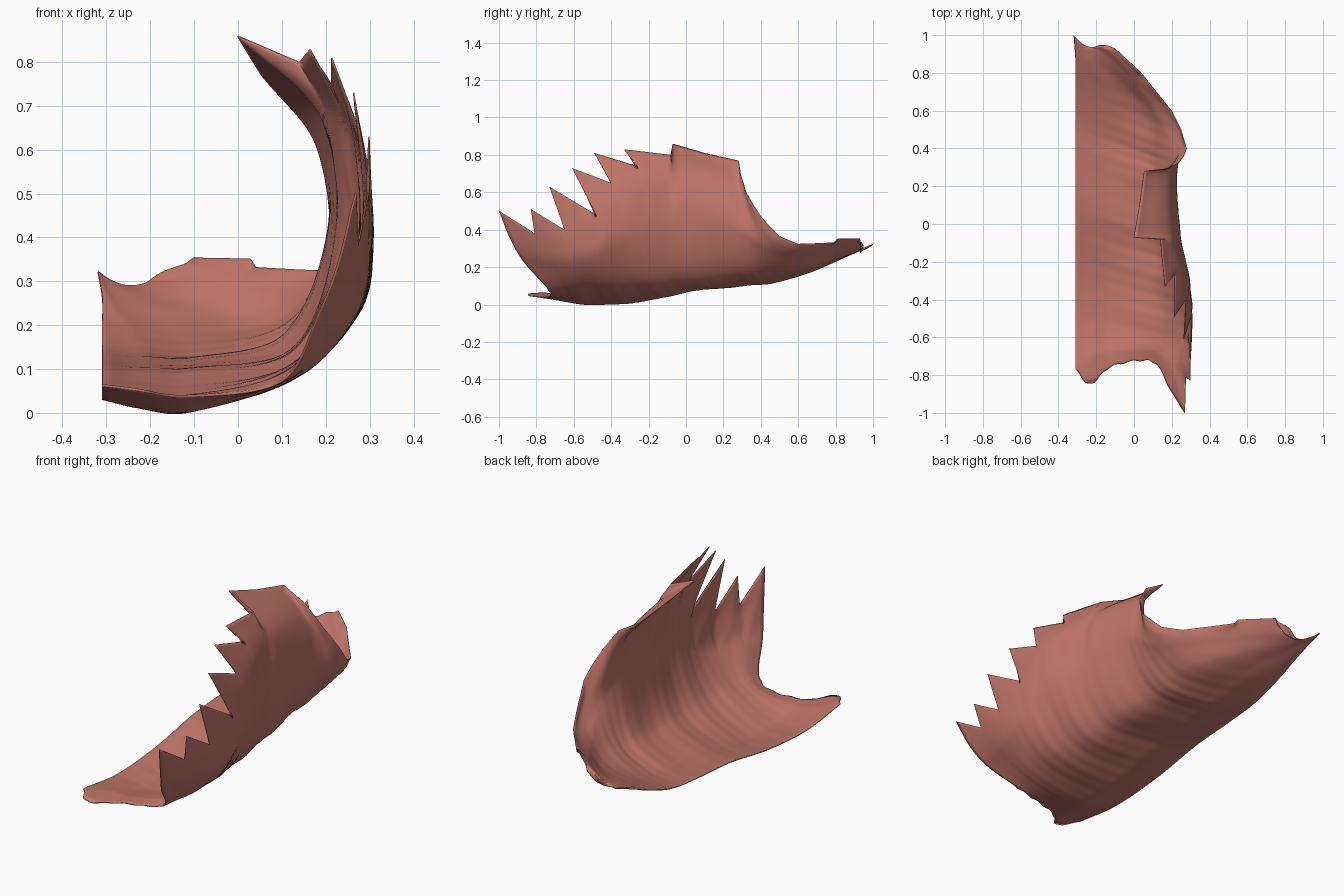
import bpy, bmesh, math
from mathutils import Vector

if "Cube" in bpy.data.objects:
    bpy.data.objects.remove(bpy.data.objects["Cube"])

# Section stations along the sheet: parameter, then five points from the lower edge up the side
STATIONS = [
    (0.00, (-.31, -.77, .06), (-.12, -.755, .035), (.10, -.73, .07), (.19, -.87, .23), (.235, -.94, .35)),
    (0.17, (-.31, -.50, .03), (-.12, -.52, .0), (.15, -.55, .09), (.28, -.56, .23), (.305, -.57, .345)),
    (0.33, (-.31, -.20, .05), (-.12, -.25, .015), (.15, -.30, .10), (.285, -.32, .34), (.29, -.33, .58)),
    (0.50, (-.31, .10, .10), (-.11, .05, .075), (.14, -.01, .13), (.24, -.03, .40), (.205, -.04, .68)),
    (0.62, (-.31, .35, .12), (-.10, .30, .10), (.12, .25, .16), (.225, .22, .42), (.19, .25, .62)),
    (0.75, (-.31, .55, .145), (-.10, .50, .125), (.10, .45, .17), (.22, .42, .30), (.26, .41, .39)),
    (0.85, (-.31, .72, .20), (-.15, .69, .185), (.02, .66, .20), (.13, .63, .265), (.17, .615, .295)),
    (0.93, (-.31, .86, .26), (-.25, .87, .262), (-.20, .88, .27), (-.15, .90, .295), (-.12, .915, .325)),
    (1.00, (-.32, 1.0, .32), (-.30, .98, .305), (-.27, .95, .29), (-.24, .935, .282), (-.22, .932, .28)),
]

# Upper rim: pointed teeth at the front, then the top edge, then the back edge
RIM = [
    (.00, .27, -1.0, .50), (.06, .275, -.81, .38), (.09, .30, -.83, .51),
    (.14, .30, -.65, .40), (.17, .30, -.73, .63), (.23, .305, -.48, .48),
    (.26, .265, -.61, .73), (.31, .275, -.40, .65), (.34, .215, -.49, .81),
    (.39, .215, -.26, .74), (.42, .165, -.33, .83), (.48, .14, -.08, .80),
    (.50, .0, -.07, .86), (.56, .03, .10, .81), (.62, .055, .28, .77),
    (.65, .17, .29, .70), (.69, .235, .32, .60), (.72, .265, .36, .53),
    (.75, .28, .40, .47), (.80, .25, .50, .365), (.85, .20, .60, .323),
    (.89, .04, .80, .33), (.895, .03, .81, .35), (.93, -.10, .93, .352),
    (.94, -.11, .93, .325), (.97, -.16, .93, .285), (1.0, -.20, .93, .28),
]


def spline(ts, pts, t):
    """Smooth curve through pts at parameters ts."""
    n = len(ts)
    i = max(k for k in range(n - 1) if ts[k] <= t or k == 0)

    def slope(k):
        a, b = max(k - 1, 0), min(k + 1, n - 1)
        return (pts[b] - pts[a]) / (ts[b] - ts[a])
    h = ts[i + 1] - ts[i]
    s = (t - ts[i]) / h
    return (pts[i] * (2*s**3 - 3*s**2 + 1) + slope(i) * h * (s**3 - 2*s**2 + s)
            + pts[i + 1] * (3*s**2 - 2*s**3) + slope(i + 1) * h * (s**3 - s**2))


station_t = [s[0] for s in STATIONS]
rails = [[Vector(s[k]) for s in STATIONS] for k in range(1, 6)]
ACROSS = 56
STEPS = 6

# Sample the sheet between rim corners so that every tooth stays sharp
bm = bmesh.new()
grid = []
weights = []
for k in range(len(RIM) - 1):
    a, b = RIM[k], RIM[k + 1]
    for j in range(STEPS + (k == len(RIM) - 2)):
        f = j / STEPS
        v = a[0] + (b[0] - a[0]) * f
        rim = Vector(a[1:]).lerp(Vector(b[1:]), f)
        pts = [spline(station_t, r, v) for r in rails] + [rim]
        # Rounded lower belly with a small spur at the front corner
        belly = pts[0].lerp(pts[1], .4)
        belly.z -= .008 * math.sin(math.pi * v) ** .5 if 0 < v < 1 else 0
        belly.y -= .085 * math.exp(-25 * v)
        pts.insert(1, belly)
        ts = [0.0]
        for p, q in zip(pts, pts[1:]):
            ts.append(ts[-1] + max((q - p).length, .004))
        row = []
        for w in range(ACROSS + 1):
            u = w / ACROSS
            p = spline(ts, pts, ts[-1] * u)
            # Shallow muscle folds and fine fibres that fade out at the edges
            fade = math.sin(math.pi * u) * math.sin(math.pi * v)
            fold = .004 * math.sin(46 * v + 4 * u) + .0012 * math.sin(150 * v + 9 * u)
            p += Vector((.3, 0, -1)) * fade * fold
            # Slightly ragged front edge
            p.y += .005 * math.sin(75 * u) * math.exp(-60 * v) * (u < .5)
            row.append(bm.verts.new(p))
            # Wall is thin at the edges and full in the middle
            weights.append(min(1, .15 + 3.6 * (1 - u), .3 + 6 * u, .3 + 12 * v, .2 + 5 * (1 - v)))
        grid.append(row)
for r0, r1 in zip(grid, grid[1:]):
    for w in range(ACROSS):
        bm.faces.new((r0[w], r1[w], r1[w + 1], r0[w + 1]))

mesh = bpy.data.meshes.new("muscle_sheet")
bm.to_mesh(mesh)
bm.free()
sheet = bpy.data.objects.new("muscle_sheet", mesh)
bpy.context.collection.objects.link(sheet)

# Flesh colour
mat = bpy.data.materials.new("flesh_red")
mat.diffuse_color = (.54, .185, .145, 1)
mat.use_nodes = True
mat.node_tree.nodes["Principled BSDF"].inputs["Base Color"].default_value = mat.diffuse_color
mesh.materials.append(mat)

# Wall grown towards the hollow side, tapering to the edges
group = sheet.vertex_groups.new(name="wall_thickness")
for i, weight in enumerate(weights):
    group.add([i], weight, 'REPLACE')
wall = sheet.modifiers.new("thickness", 'SOLIDIFY')
wall.thickness = .02
wall.offset = -1
wall.vertex_group = group.name

bpy.context.view_layer.objects.active = sheet
sheet.select_set(True)
bpy.ops.object.shade_smooth_by_angle(angle=math.radians(50))
